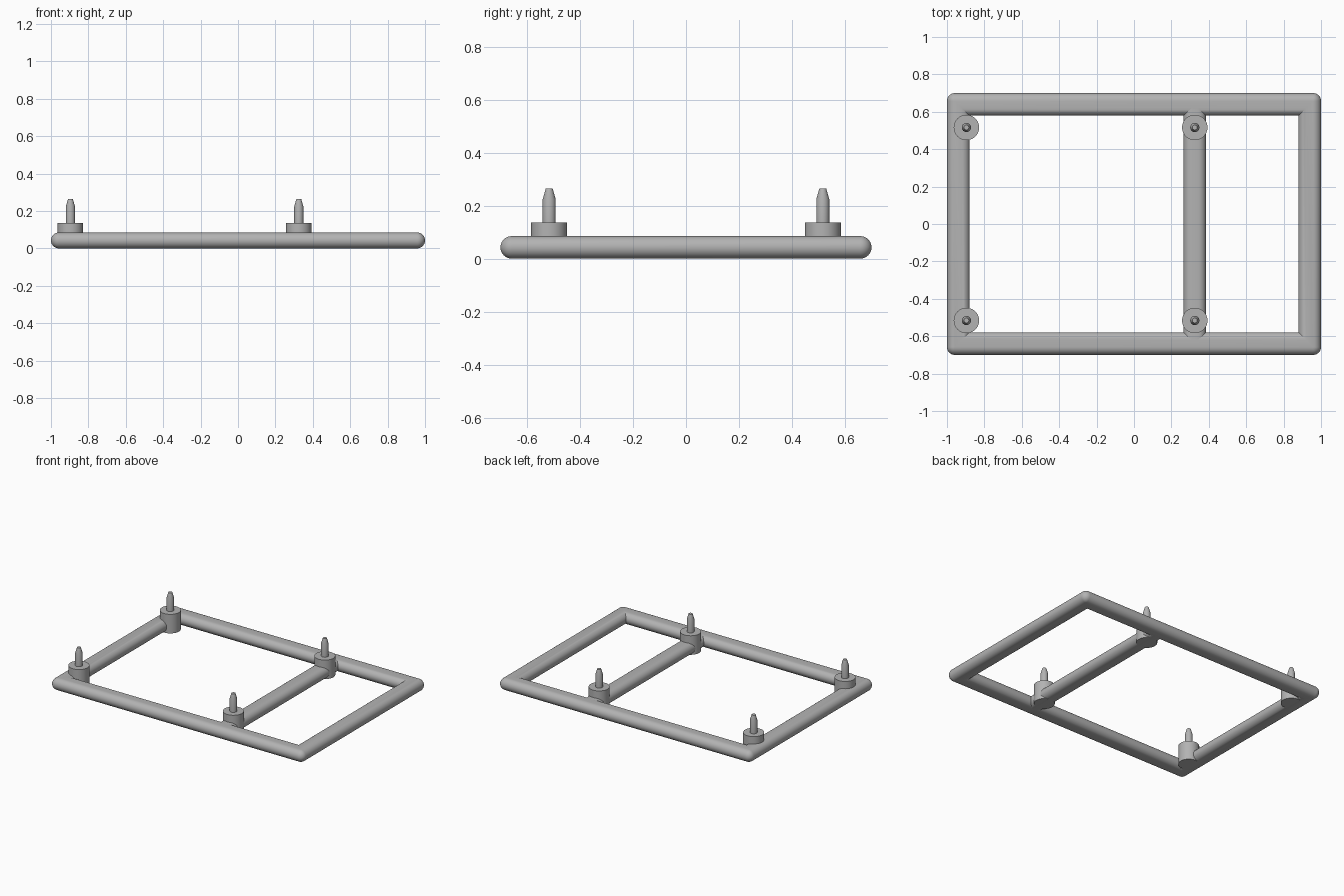
import bpy, bmesh, math

if "Cube" in bpy.data.objects:
    bpy.data.objects.remove(bpy.data.objects["Cube"])

W, D = 1.0, 0.70          # half length, half depth
BAR, H = 0.121, 0.085     # bar width and height
R = H / 2                 # bar edge rounding
BAR_X = 0.325             # cross bar position

grey = bpy.data.materials.new("light grey")
grey.diffuse_color = (0.45, 0.45, 0.45, 1)
grey.use_nodes = True
grey.node_tree.nodes["Principled BSDF"].inputs["Base Color"].default_value = grey.diffuse_color


def finish(name, bm):
    bmesh.ops.remove_doubles(bm, verts=bm.verts, dist=1e-5)
    bmesh.ops.recalc_face_normals(bm, faces=bm.faces)
    me = bpy.data.meshes.new(name)
    bm.to_mesh(me)
    bm.free()
    me.materials.append(grey)
    ob = bpy.data.objects.new(name, me)
    bpy.context.collection.objects.link(ob)
    bpy.ops.object.select_all(action='DESELECT')
    ob.select_set(True)
    bpy.context.view_layer.objects.active = ob
    bpy.ops.object.shade_smooth_by_angle(angle=math.radians(30))
    return ob


def stadium(w, h, n=12):
    """Cross-section with flat top and bottom and half-round sides."""
    r = h / 2
    pts = []
    for cx, start in ((w / 2 - r, -90), (r - w / 2, 90)):
        for i in range(n + 1):
            a = math.radians(start + 180 * i / n)
            pts.append((cx + r * math.cos(a), r + r * math.sin(a)))
    return pts


def bridge(bm, rings, closed):
    n = len(rings[0])
    for k in range(len(rings) if closed else len(rings) - 1):
        a, b = rings[k], rings[(k + 1) % len(rings)]
        for i in range(n):
            j = (i + 1) % n
            bm.faces.new((a[i], a[j], b[j], b[i]))


# Outer frame: rounded outside corners, mitred inside corners
bm = bmesh.new()
rings = []
for u, z in stadium(BAR, H):
    d = BAR / 2 - u
    r = max(R - d, 0)
    ring = []
    for q, (sx, sy) in enumerate(((1, 1), (-1, 1), (-1, -1), (1, -1))):
        for i in range(9):
            a = math.radians(90 * q + 90 * i / 8)
            ring.append(bm.verts.new((sx * (W - d - r) + r * math.cos(a),
                                      sy * (D - d - r) + r * math.sin(a), z)))
    rings.append(ring)
bridge(bm, rings, True)
finish("outer_frame", bm)

# Cross bar, ends buried in the frame
bm = bmesh.new()
rings = [[bm.verts.new((BAR_X + u, y, z + 0.0005)) for u, z in stadium(BAR, H - 0.001)]
         for y in (-0.625, 0.625)]
bridge(bm, rings, False)
for ring in rings:
    bm.faces.new(ring)
finish("cross_bar", bm)


# Round bosses carrying tapered pins
def lathe(name, profile, x, y, n=40):
    bm = bmesh.new()
    rings = [[bm.verts.new((x + r * math.cos(2 * math.pi * i / n),
                            y + r * math.sin(2 * math.pi * i / n), z)) for i in range(n)]
             for r, z in profile]
    bridge(bm, rings, False)
    bm.faces.new(rings[0])
    bm.faces.new(rings[-1])
    return finish(name, bm)


for x, side in ((-0.896, "left"), (BAR_X, "middle")):
    for y, end in ((-0.516, "front"), (0.516, "back")):
        lathe(f"{side}_{end}_boss_and_pin",
              [(0.068, 0.001), (0.068, 0.137), (0.0245, 0.137),
               (0.0245, 0.224), (0.013, 0.264)], x, y)
